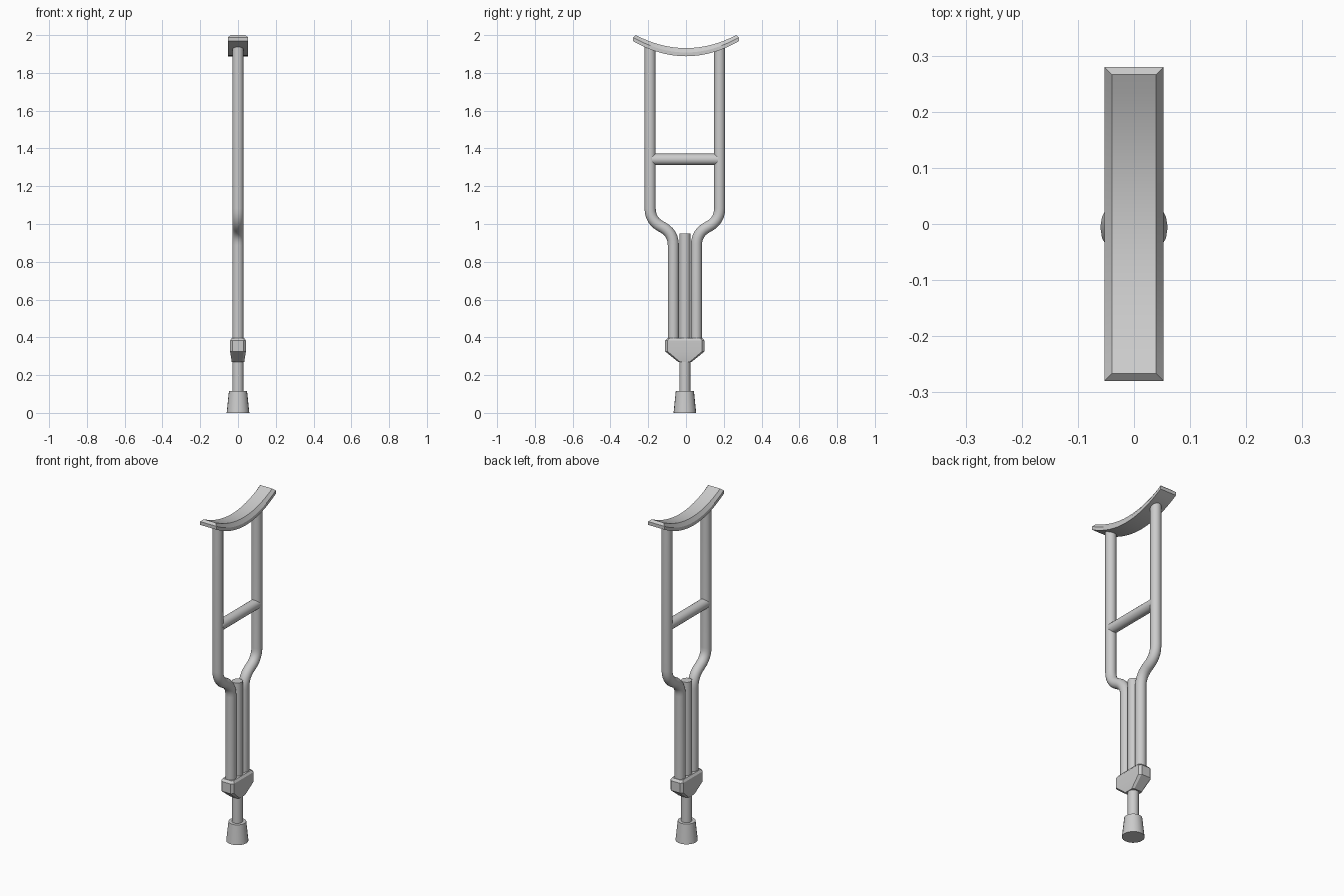
import bpy, math
from mathutils import Vector

if "Cube" in bpy.data.objects:
    bpy.data.objects.remove(bpy.data.objects["Cube"])

OFF = -0.006   # frame sits slightly off the pad centre
R = 0.0295     # tube radius


def finish(name, verts, faces, angle=35, loc=(0, 0, 0)):
    me = bpy.data.meshes.new(name)
    me.from_pydata(verts, [], faces)
    me.update()
    me.shade_smooth()
    me.set_sharp_from_angle(angle=math.radians(angle))
    ob = bpy.data.objects.new(name, me)
    ob.location = loc
    bpy.context.collection.objects.link(ob)
    return ob


def loft(name, rings, **kw):
    """Skin equal-length rings and cap both ends."""
    n = len(rings[0])
    verts = [v for r in rings for v in r]
    faces = [(k * n + i, k * n + (i + 1) % n, (k + 1) * n + (i + 1) % n, (k + 1) * n + i)
             for k in range(len(rings) - 1) for i in range(n)]
    faces.append(tuple(reversed(range(n))))
    faces.append(tuple(range(len(verts) - n, len(verts))))
    return finish(name, verts, faces, **kw)


def sweep(name, path, radii, sides=20, **kw):
    """Round tube along a path lying in the YZ plane."""
    pts = [Vector((0, y, z)) for y, z in path]
    rings = []
    side = Vector((1, 0, 0))
    for i, p in enumerate(pts):
        t = (pts[min(i + 1, len(pts) - 1)] - pts[max(i - 1, 0)]).normalized()
        up = t.cross(side)
        rings.append([p + radii[i] * (side * math.cos(a) + up * math.sin(a))
                      for a in (2 * math.pi * k / sides for k in range(sides))])
    return loft(name, rings, **kw)


def fillet(a, corner, b, length, steps=6):
    a, c, b = Vector(a), Vector(corner), Vector(b)
    p, q = c + (a - c).normalized() * length, c + (b - c).normalized() * length
    return [tuple(p * (1 - t) ** 2 + c * 2 * t * (1 - t) + q * t * t)
            for t in (k / steps for k in range(steps + 1))]


# Side tubes: one bent tube, mirrored
top, c1, c2, low = (0.184, 1.945), (0.184, 1.018), (0.061, 0.952), (0.061, 0.35)
path = [low] + fillet(low, c2, c1, 0.065) + fillet(c2, c1, top, 0.065) + [top]
tubes = sweep("side_tubes", path, [R] * len(path), loc=(0, OFF, 0))
mir = tubes.modifiers.new("mirror", 'MIRROR')
mir.use_axis = (False, True, False)

# Hand grip
sweep("hand_grip", [(-0.175, 1.342), (0.175, 1.342)], [0.03] * 2, loc=(0, OFF, 0))

# Centre leg
sweep("centre_leg", [(0, 0.06), (0, 0.95)], [R] * 2, loc=(0, OFF, 0))

# Rubber foot
sweep("rubber_foot", [(0, 0), (0, 0.115)], [0.06, 0.048], loc=(0, OFF, 0))


# Clamp block joining the three tubes
def octagon(z, hx, hy, c):
    return [(hx, -hy + c, z), (hx, hy - c, z), (hx - c, hy, z), (-hx + c, hy, z),
            (-hx, hy - c, z), (-hx, -hy + c, z), (-hx + c, -hy, z), (hx - c, -hy, z)]


loft("clamp_block", [octagon(0.27, 0.033, 0.036, 0.01), octagon(0.325, 0.042, 0.104, 0.013),
                     octagon(0.383, 0.042, 0.104, 0.013), octagon(0.396, 0.033, 0.092, 0.01)],
     angle=20, loc=(0, OFF, 0))

# Underarm pad: curved slab with chamfered top rim
N = 16
rows = [[], [], [], []]   # bottom, rim, top profiles per station
rings = []
for k in range(N + 1):
    t = 2 * k / N - 1
    y, yt = 0.28 * t, 0.266 * t
    zb = 1.888 + 0.08 * t * t
    zt = 1.931 + 0.069 * t * t
    rings.append([(-0.053, y, zb), (-0.053, y, zb + 0.02), (-0.039, yt, zt),
                  (0.039, yt, zt), (0.053, y, zb + 0.02), (0.053, y, zb)])
verts = [v for r in rings for v in r]
faces = [(k * 6 + i, (k + 1) * 6 + i, (k + 1) * 6 + (i + 1) % 6, k * 6 + (i + 1) % 6)
         for k in range(N) for i in range(6)]
e = N * 6
faces += [(0, 1, 4, 5), (1, 2, 3, 4), (e + 5, e + 4, e + 1, e), (e + 4, e + 3, e + 2, e + 1)]
finish("underarm_pad", verts, faces, angle=25)
